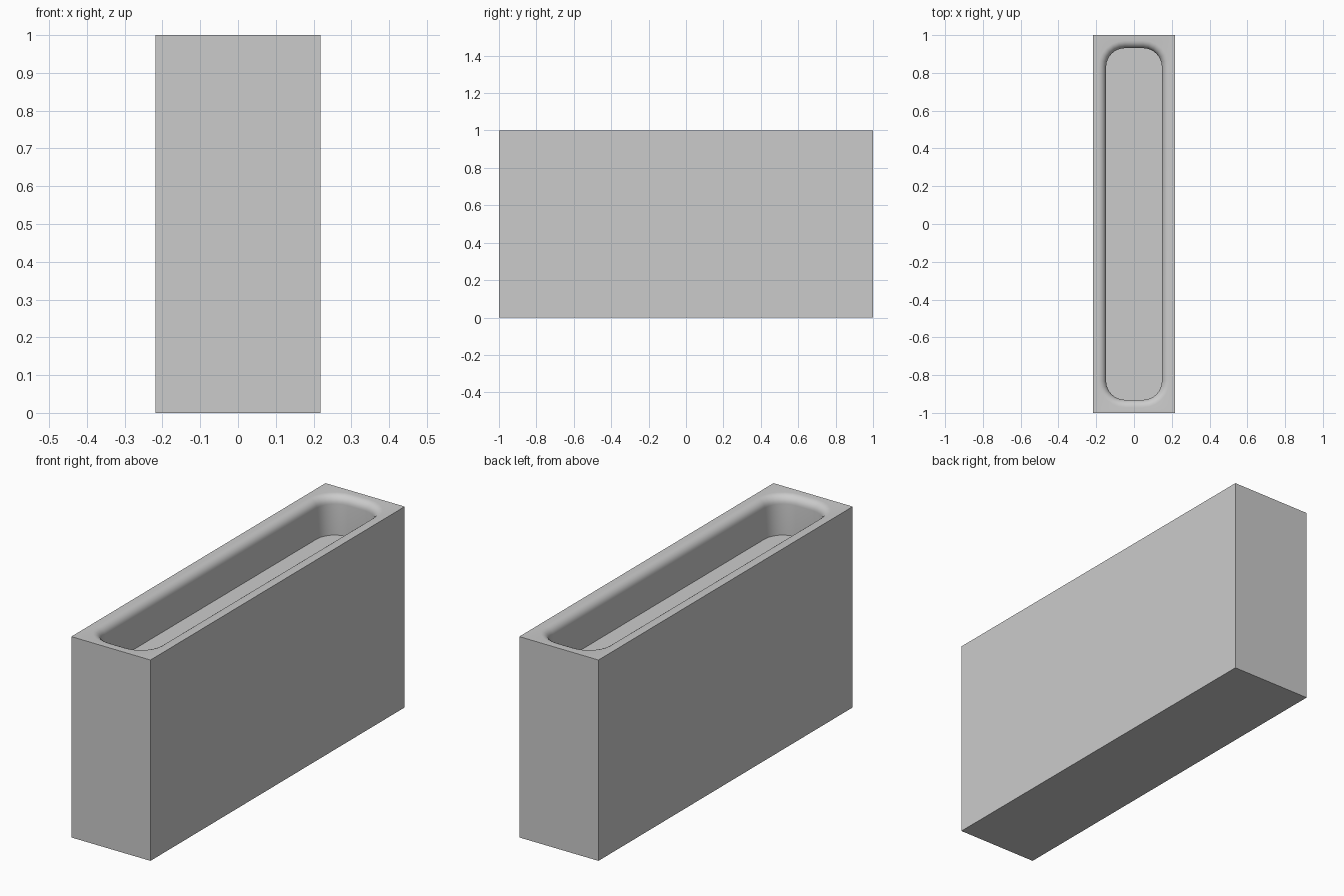
import bpy, bmesh, math
from mathutils import Vector

cube = bpy.data.objects.get("Cube")
if cube:
    bpy.data.objects.remove(cube, do_unlink=True)

HALF_X, HALF_Y, HEIGHT = 0.218, 1.0, 1.0
POCKET_X, POCKET_Y, FLOOR_Z = 0.148, 0.931, 0.805
CORNER, LIP = 0.1, 0.04
CORNER_STEPS, LIP_STEPS = 6, 6

bm = bmesh.new()


def rounded_ring(grow, z):
    """Rounded rectangle following the pocket wall, offset outward by grow."""
    ring = []
    for i, (sx, sy) in enumerate([(1, 1), (-1, 1), (-1, -1), (1, -1)]):
        cx, cy = sx * (POCKET_X - CORNER), sy * (POCKET_Y - CORNER)
        for k in range(CORNER_STEPS + 1):
            a = (i + k / CORNER_STEPS) * math.pi / 2
            r = CORNER + grow
            ring.append(bm.verts.new((cx + r * math.cos(a), cy + r * math.sin(a), z)))
    return ring


def skin(lower, upper):
    n = len(lower)
    for i in range(n):
        j = (i + 1) % n
        bm.faces.new((lower[i], lower[j], upper[j], upper[i]))


def loop_edges(ring):
    pairs = zip(ring, ring[1:] + ring[:1])
    return [bm.edges.get(p) or bm.edges.new(p) for p in pairs]


# Outer block: bottom and four sides
corners = [(HALF_X, HALF_Y), (-HALF_X, HALF_Y), (-HALF_X, -HALF_Y), (HALF_X, -HALF_Y)]
base = [bm.verts.new((x, y, 0)) for x, y in corners]
rim = [bm.verts.new((x, y, HEIGHT)) for x, y in corners]
bm.faces.new(base)
skin(base, rim)

# Pocket: flat floor, straight wall and rounded lip
rings = [rounded_ring(0, FLOOR_Z)]
for k in range(LIP_STEPS + 1):
    a = k / LIP_STEPS * math.pi / 2
    rings.append(rounded_ring(LIP * (1 - math.cos(a)), HEIGHT - LIP * (1 - math.sin(a))))
bm.faces.new(rings[0])
for lower, upper in zip(rings, rings[1:]):
    skin(lower, upper)

# Flat top around the pocket
bmesh.ops.triangle_fill(bm, use_beauty=True, normal=Vector((0, 0, 1)),
                        edges=loop_edges(rim) + loop_edges(rings[-1]))
bmesh.ops.recalc_face_normals(bm, faces=bm.faces)

mesh = bpy.data.meshes.new("recessed_block")
bm.to_mesh(mesh)
bm.free()
block = bpy.data.objects.new("recessed_block", mesh)
bpy.context.collection.objects.link(block)

# Plain grey material
grey = bpy.data.materials.new("plain_grey")
grey.use_nodes = True
colour = (0.6, 0.6, 0.6, 1)
grey.diffuse_color = colour
grey.node_tree.nodes["Principled BSDF"].inputs["Base Color"].default_value = colour
mesh.materials.append(grey)

# Smooth the lip and pocket corners, keep the block edges sharp
bpy.ops.object.select_all(action='DESELECT')
block.select_set(True)
bpy.context.view_layer.objects.active = block
bpy.ops.object.shade_smooth_by_angle(angle=math.radians(30))
